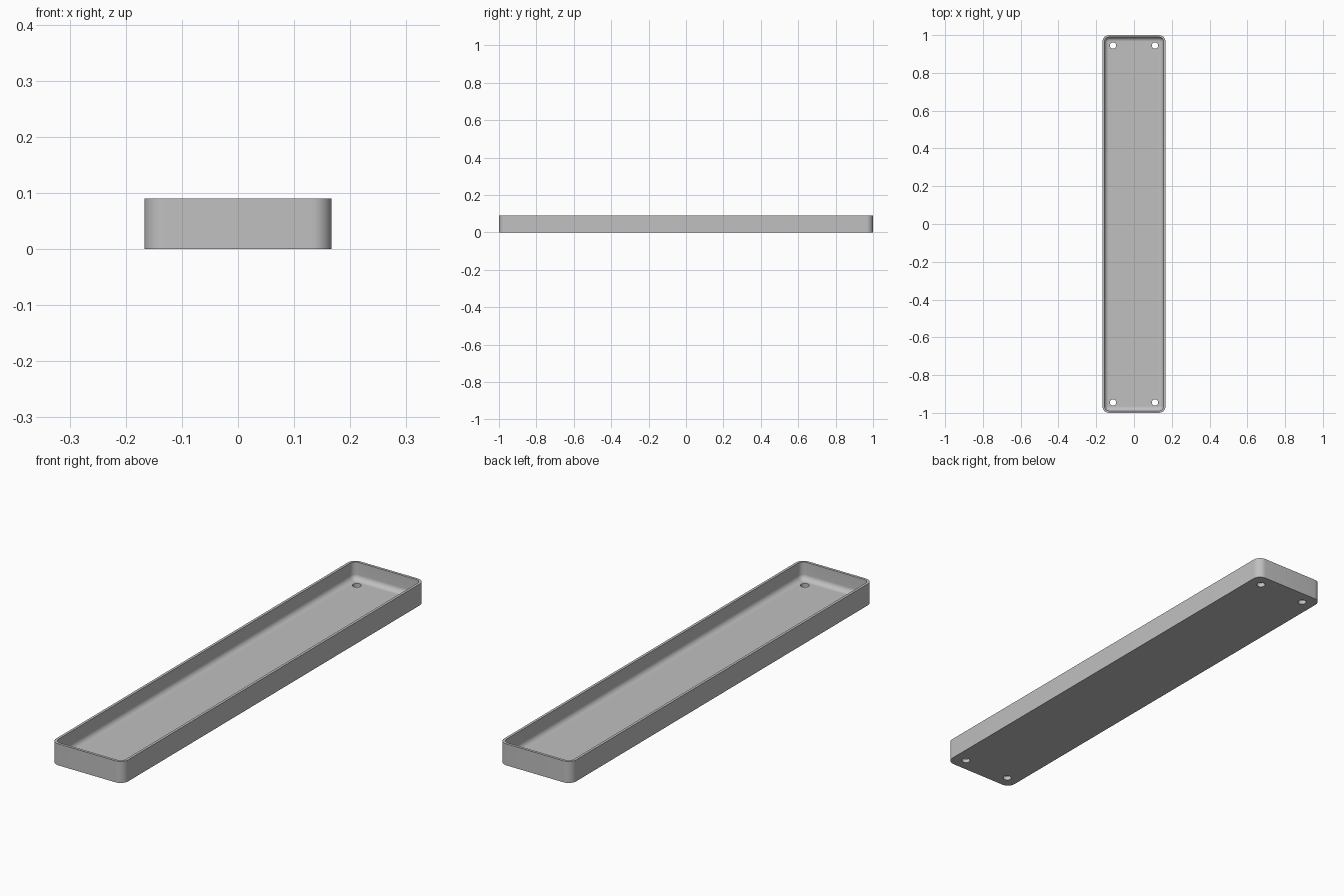
import bpy, bmesh, math

HALF_X, HALF_Y, HEIGHT = 0.167, 1.0, 0.09
CORNER, WALL, FLOOR, FILLET = 0.035, 0.011, 0.017, 0.022
HOLE_X, HOLE_Y, HOLE_R = 0.111, 0.945, 0.017
SEGS = 10

if "Cube" in bpy.data.objects:
    bpy.data.objects.remove(bpy.data.objects["Cube"], do_unlink=True)

grey = bpy.data.materials.new("plain grey")
grey.use_nodes = True
grey.diffuse_color = (0.53, 0.53, 0.53, 1)
grey.node_tree.nodes["Principled BSDF"].inputs["Base Color"].default_value = grey.diffuse_color


def rounded_ring(bm, inset, z):
    """Rounded rectangle, moved inwards by inset, at height z."""
    r = CORNER - inset
    cx, cy = HALF_X - CORNER, HALF_Y - CORNER
    ring = []
    for i, (sx, sy) in enumerate([(1, 1), (-1, 1), (-1, -1), (1, -1)]):
        for k in range(SEGS + 1):
            a = (i + k / SEGS) * math.pi / 2
            ring.append(bm.verts.new((sx * cx + r * math.cos(a), sy * cy + r * math.sin(a), z)))
    return ring


def make_object(name, bm):
    bmesh.ops.recalc_face_normals(bm, faces=bm.faces)
    mesh = bpy.data.meshes.new(name)
    bm.to_mesh(mesh)
    bm.free()
    mesh.materials.append(grey)
    obj = bpy.data.objects.new(name, mesh)
    bpy.context.collection.objects.link(obj)
    return obj


# Tray section: outer wall, rim, inner wall, rounded cove down to the floor
section = [(0, 0), (0, HEIGHT), (WALL, HEIGHT)]
for k in range(SEGS + 1):
    a = k / SEGS * math.pi / 2
    section.append((WALL + FILLET * (1 - math.cos(a)), FLOOR + FILLET * (1 - math.sin(a))))

bm = bmesh.new()
rings = [rounded_ring(bm, inset, z) for inset, z in section]
for low, high in zip(rings, rings[1:]):
    for i in range(len(low)):
        j = (i + 1) % len(low)
        bm.faces.new((low[i], low[j], high[j], high[i]))
bm.faces.new(rings[0][::-1])
bm.faces.new(rings[-1])
tray = make_object("tray", bm)

# Four screw holes through the floor
bm = bmesh.new()
for sx in (-1, 1):
    for sy in (-1, 1):
        made = bmesh.ops.create_cone(bm, cap_ends=True, segments=32, radius1=HOLE_R,
                                     radius2=HOLE_R, depth=0.1)
        bmesh.ops.translate(bm, verts=made["verts"], vec=(sx * HOLE_X, sy * HOLE_Y, 0))
cutter = make_object("hole_cutter", bm)
cutter.hide_render = True

cut = tray.modifiers.new("holes", "BOOLEAN")
cut.operation = "DIFFERENCE"
cut.solver = "EXACT"
cut.object = cutter

for other in bpy.context.selected_objects:
    other.select_set(False)
bpy.context.view_layer.objects.active = tray
tray.select_set(True)
bpy.ops.object.modifier_apply(modifier=cut.name)
bpy.data.objects.remove(cutter, do_unlink=True)
bpy.ops.object.shade_smooth_by_angle(angle=math.radians(30))
